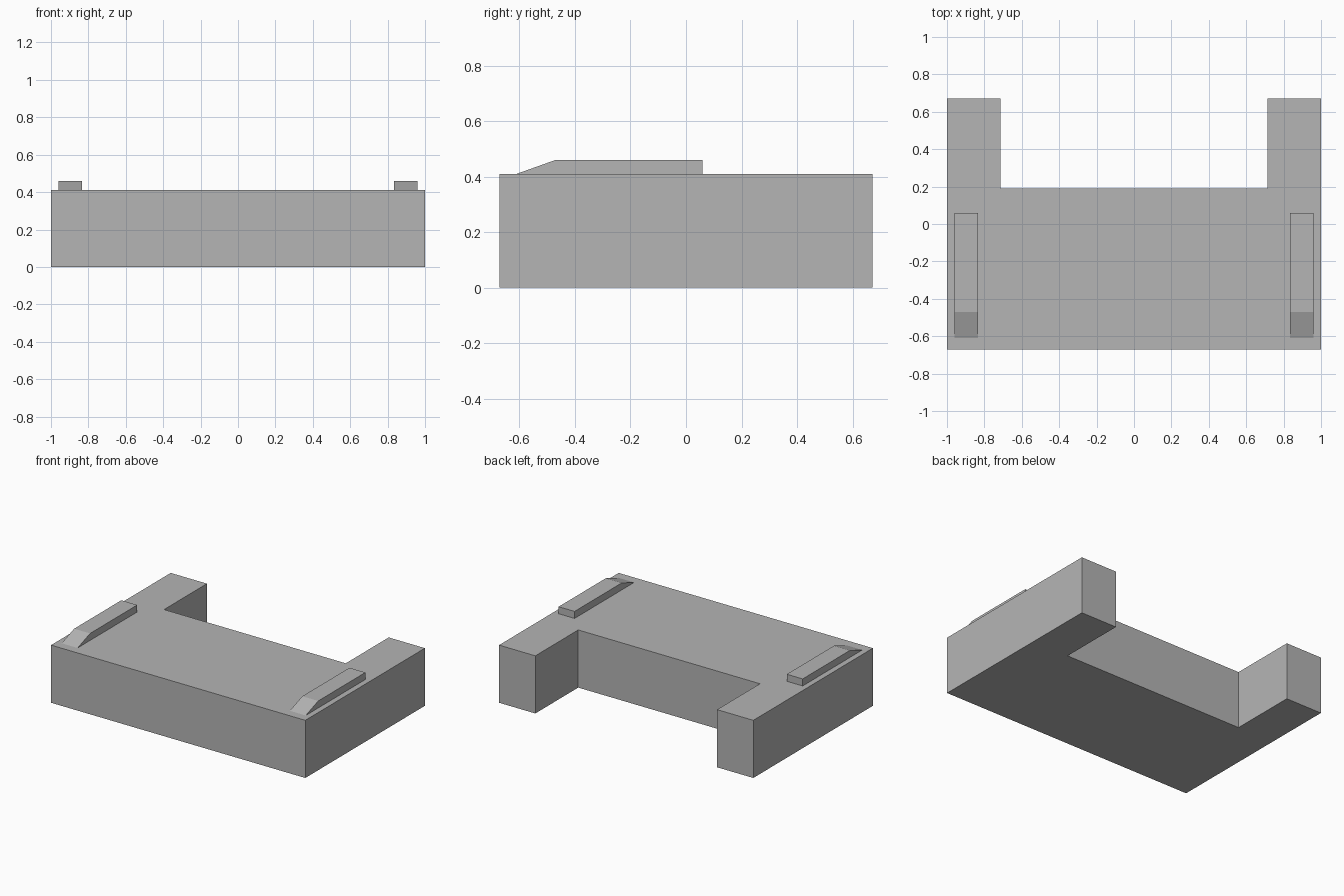
import bpy
import bmesh
from mathutils import Vector

cube = bpy.data.objects.get("Cube")
if cube:
    bpy.data.objects.remove(cube, do_unlink=True)

# Single plain grey
GREY = (0.46, 0.46, 0.46, 1.0)
grey = bpy.data.materials.new("plain grey")
grey.use_nodes = True
grey.diffuse_color = GREY
grey.node_tree.nodes["Principled BSDF"].inputs["Base Color"].default_value = GREY


def extrude_profile(name, points, offset):
    """Extrude a closed planar outline into a flat-shaded solid."""
    bm = bmesh.new()
    face = bm.faces.new([bm.verts.new(p) for p in points])
    result = bmesh.ops.extrude_face_region(bm, geom=[face], use_keep_orig=True)
    moved = [v for v in result["geom"] if isinstance(v, bmesh.types.BMVert)]
    bmesh.ops.translate(bm, verts=moved, vec=Vector(offset))
    bmesh.ops.recalc_face_normals(bm, faces=bm.faces)
    mesh = bpy.data.meshes.new(name)
    bm.to_mesh(mesh)
    bm.free()
    mesh.materials.append(grey)
    obj = bpy.data.objects.new(name, mesh)
    bpy.context.collection.objects.link(obj)
    return obj


# U-shaped base: a slab with two arms reaching back
HEIGHT, HALF_DEPTH, ARM_X, NOTCH_Y = 0.41, 0.672, 0.715, 0.19
half = [(1, -HALF_DEPTH), (1, HALF_DEPTH), (ARM_X, HALF_DEPTH), (ARM_X, NOTCH_Y)]
outline = half + [(-x, y) for x, y in reversed(half)]
extrude_profile("base", [(x, y, 0) for x, y in outline], (0, 0, HEIGHT))

# Raised rails with a sloped front end
RAIL_INNER, RAIL_OUTER, RAIL_TOP = 0.835, 0.96, 0.46
rail_profile = [(-0.61, HEIGHT), (-0.47, RAIL_TOP), (0.06, RAIL_TOP), (0.06, HEIGHT)]
for side, sign in (("left", 1), ("right", -1)):
    extrude_profile(f"{side}_rail",
                    [(sign * RAIL_INNER, y, z) for y, z in rail_profile],
                    (sign * (RAIL_OUTER - RAIL_INNER), 0, 0))
